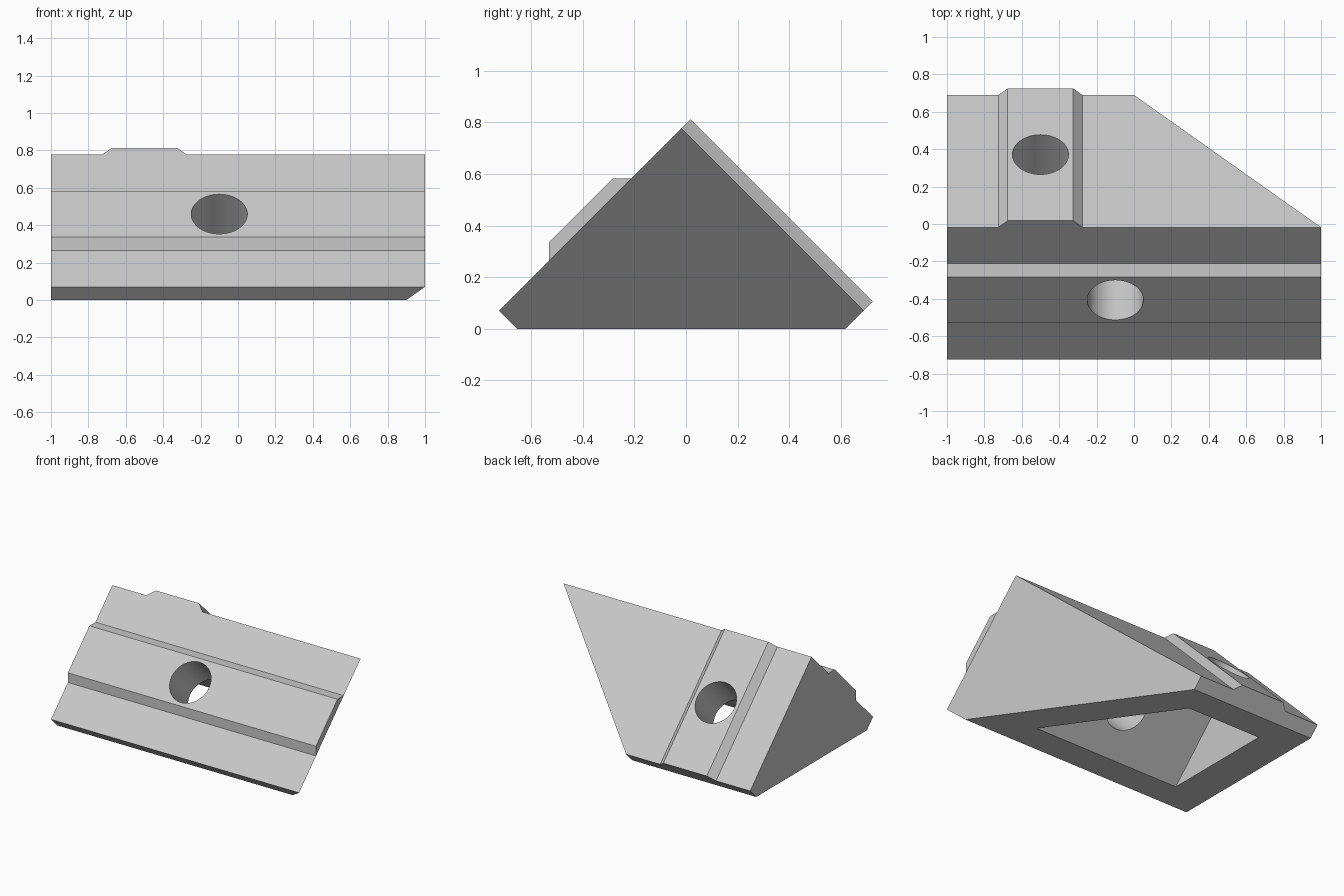
import bpy, bmesh, math
from mathutils import Matrix

cube = bpy.data.objects.get("Cube")
if cube:
    bpy.data.objects.remove(cube, do_unlink=True)


def add_object(name, bm):
    bmesh.ops.recalc_face_normals(bm, faces=bm.faces[:])
    mesh = bpy.data.meshes.new(name)
    bm.to_mesh(mesh)
    bm.free()
    obj = bpy.data.objects.new(name, mesh)
    bpy.context.collection.objects.link(obj)
    return obj


def loft(name, loop_a, loop_b):
    """Closed solid between two matching loops of points."""
    bm = bmesh.new()
    a = [bm.verts.new(p) for p in loop_a]
    b = [bm.verts.new(p) for p in loop_b]
    bm.faces.new(a)
    bm.faces.new(b)
    n = len(a)
    for i in range(n):
        j = (i + 1) % n
        bm.faces.new((a[i], a[j], b[j], b[i]))
    return add_object(name, bm)


def mitred(name, profile, x_start, x_end):
    """Profile in local y, z run along x, with a 45 degree mitre at the far end."""
    return loft(name, [(x_start, y, z) for y, z in profile],
                [(x_end + z, y, z) for y, z in profile])


def drill(name, centre, axis):
    bm = bmesh.new()
    bmesh.ops.create_cone(bm, cap_ends=True, segments=64, radius1=RADIUS,
                          radius2=RADIUS, depth=0.6)
    if axis == "Y":
        bm.transform(Matrix.Rotation(math.pi / 2, 4, "X"))
    bm.transform(Matrix.Translation(centre))
    return add_object(name, bm)


def combine(obj, other, operation):
    mod = obj.modifiers.new(other.name, "BOOLEAN")
    mod.operation = operation
    mod.solver = "EXACT"
    mod.object = other
    other.hide_render = True
    bpy.context.view_layer.objects.active = obj
    bpy.ops.object.modifier_apply(modifier=mod.name)
    bpy.data.objects.remove(other, do_unlink=True)


RADIUS = 0.15
RAIL = [(-0.725, 0), (-0.275, 0), (-0.325, 0.05), (-0.675, 0.05)]

# Body: local z = 0 is the front plate, local y = 0 is the back plate
body = mitred("corner_bracket",
              [(-1, 0), (-1, -0.1), (-0.1, -1), (0, -1), (0, 0)], -1, 1)

# Raised locating rails on both plates
front_rail = loft("front_rail", [(-1, s, h) for s, h in RAIL],
                  [(1, s, h) for s, h in RAIL])
back_rail = loft("back_rail", [(s, h, 0) for s, h in RAIL],
                 [(s, h, -1) for s, h in RAIL])
combine(body, front_rail, "UNION")
combine(body, back_rail, "UNION")

# Hollow underside
cavity = mitred("cavity_cutter",
                [(-0.25, -0.25), (-0.25, -1.2), (-1.2, -0.25)], -0.73, 0.717)
combine(body, cavity, "DIFFERENCE")

# Bolt holes
combine(body, drill("front_hole_cutter", (-0.1, -0.5, -0.15), "Z"), "DIFFERENCE")
combine(body, drill("back_hole_cutter", (-0.5, -0.15, -0.5), "Y"), "DIFFERENCE")

# Stand the bracket on its chamfered base
half = math.sqrt(0.5)
body.data.transform(Matrix.Translation((0, -0.025 * half, 1.1 * half))
                    @ Matrix.Rotation(math.pi / 4, 4, "X"))

# Plain grey metal
colour = (0.58, 0.58, 0.58, 1)
grey = bpy.data.materials.new("light_grey")
grey.use_nodes = True
grey.diffuse_color = colour
grey.node_tree.nodes["Principled BSDF"].inputs["Base Color"].default_value = colour
body.data.materials.clear()
body.data.materials.append(grey)
for poly in body.data.polygons:
    poly.material_index = 0

bpy.ops.object.select_all(action="DESELECT")
body.select_set(True)
bpy.context.view_layer.objects.active = body
bpy.ops.object.shade_smooth_by_angle(angle=math.radians(30))
